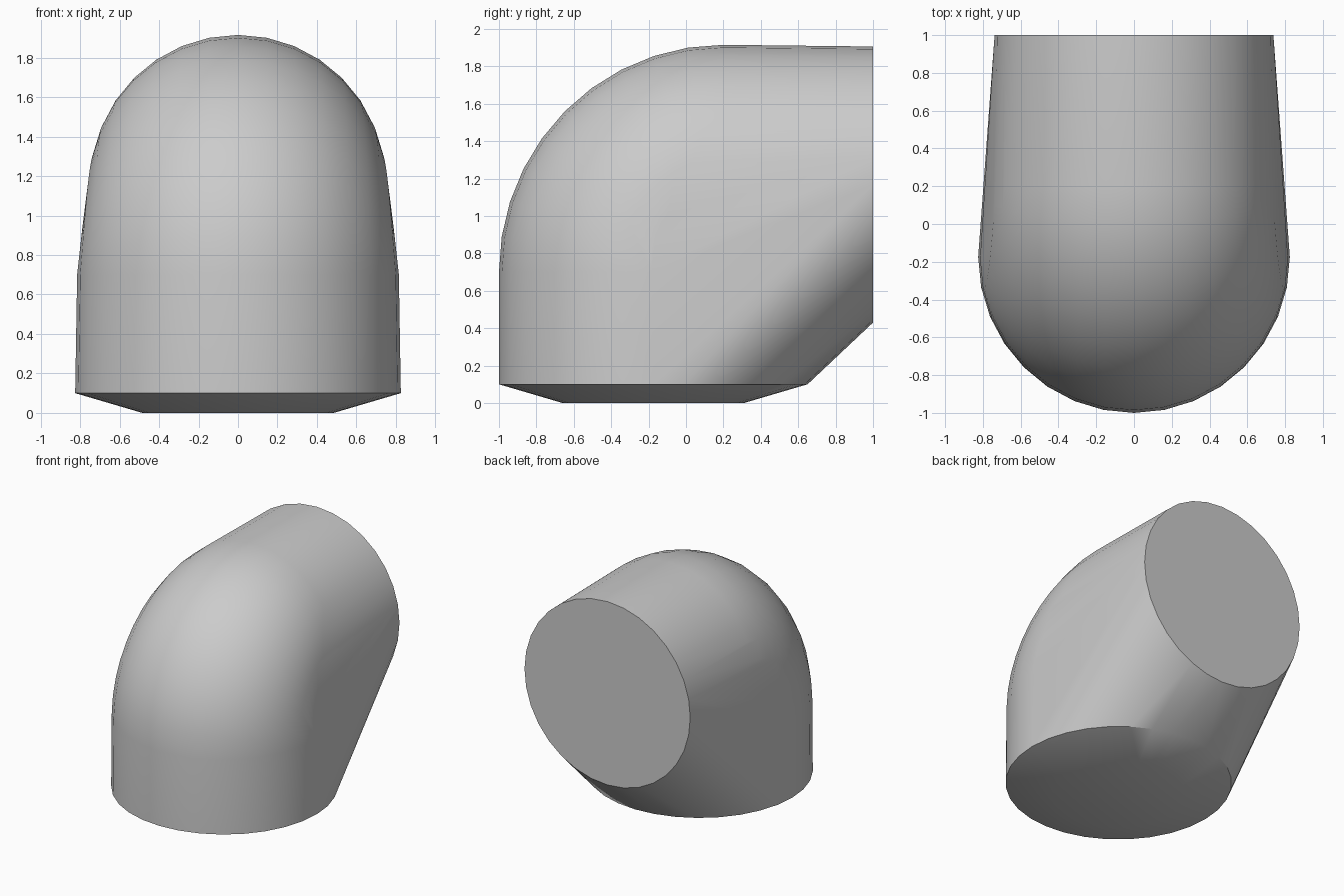
import bpy
import bmesh
from math import sin, cos, pi, radians
from mathutils import Vector

cube = bpy.data.objects.get("Cube")
if cube:
    bpy.data.objects.remove(cube, do_unlink=True)

SIDES = 32
ELBOW_STEPS = 10


def add_ring(bm, centre, radius, up):
    """Points of a circle spanned by the x axis and the given direction."""
    for i in range(SIDES):
        a = 2 * pi * i / SIDES
        bm.verts.new(centre + radius * (cos(a) * Vector((1, 0, 0)) + sin(a) * up))


def make_material(name, colour):
    mat = bpy.data.materials.new(name)
    mat.use_nodes = True
    mat.diffuse_color = colour
    bsdf = next(n for n in mat.node_tree.nodes if n.type == 'BSDF_PRINCIPLED')
    bsdf.inputs["Base Color"].default_value = colour
    return mat


bm = bmesh.new()
forward, upward = Vector((0, -1, 0)), Vector((0, 0, 1))

# Shallow tapered foot: small base circle and wide rim
add_ring(bm, Vector((0, -0.175, 0)), 0.485, forward)
add_ring(bm, Vector((0, -0.175, 0.1)), 0.825, forward)

# Rounded elbow: circles turning from facing down to facing back
for step in range(ELBOW_STEPS + 1):
    t = step / ELBOW_STEPS
    outward = Vector((0, -cos(t * pi / 2), sin(t * pi / 2)))
    radius = 0.815 - 0.07 * t
    outer = Vector((0, 0.2 + 1.2 * outward.y, 0.7 + 1.215 * outward.z))
    add_ring(bm, outer - radius * outward, radius, outward)

# Flat round opening at the back
add_ring(bm, Vector((0, 1, 1.168)), 0.738, upward)

# Skin all circles with one convex shell
hull = bmesh.ops.convex_hull(bm, input=bm.verts[:])
bmesh.ops.delete(bm, geom=[v for v in bm.verts if not v.link_faces], context='VERTS')
bmesh.ops.dissolve_limit(bm, angle_limit=radians(0.2), verts=bm.verts[:], edges=bm.edges[:])
bmesh.ops.recalc_face_normals(bm, faces=bm.faces[:])

mesh = bpy.data.meshes.new("elbow_body")
bm.to_mesh(mesh)
bm.free()
mesh.materials.append(make_material("light_grey", (0.6, 0.6, 0.6, 1)))

body = bpy.data.objects.new("elbow_body", mesh)
bpy.context.collection.objects.link(body)
bpy.ops.object.select_all(action='DESELECT')
body.select_set(True)
bpy.context.view_layer.objects.active = body
bpy.ops.object.shade_smooth_by_angle(angle=radians(30))
